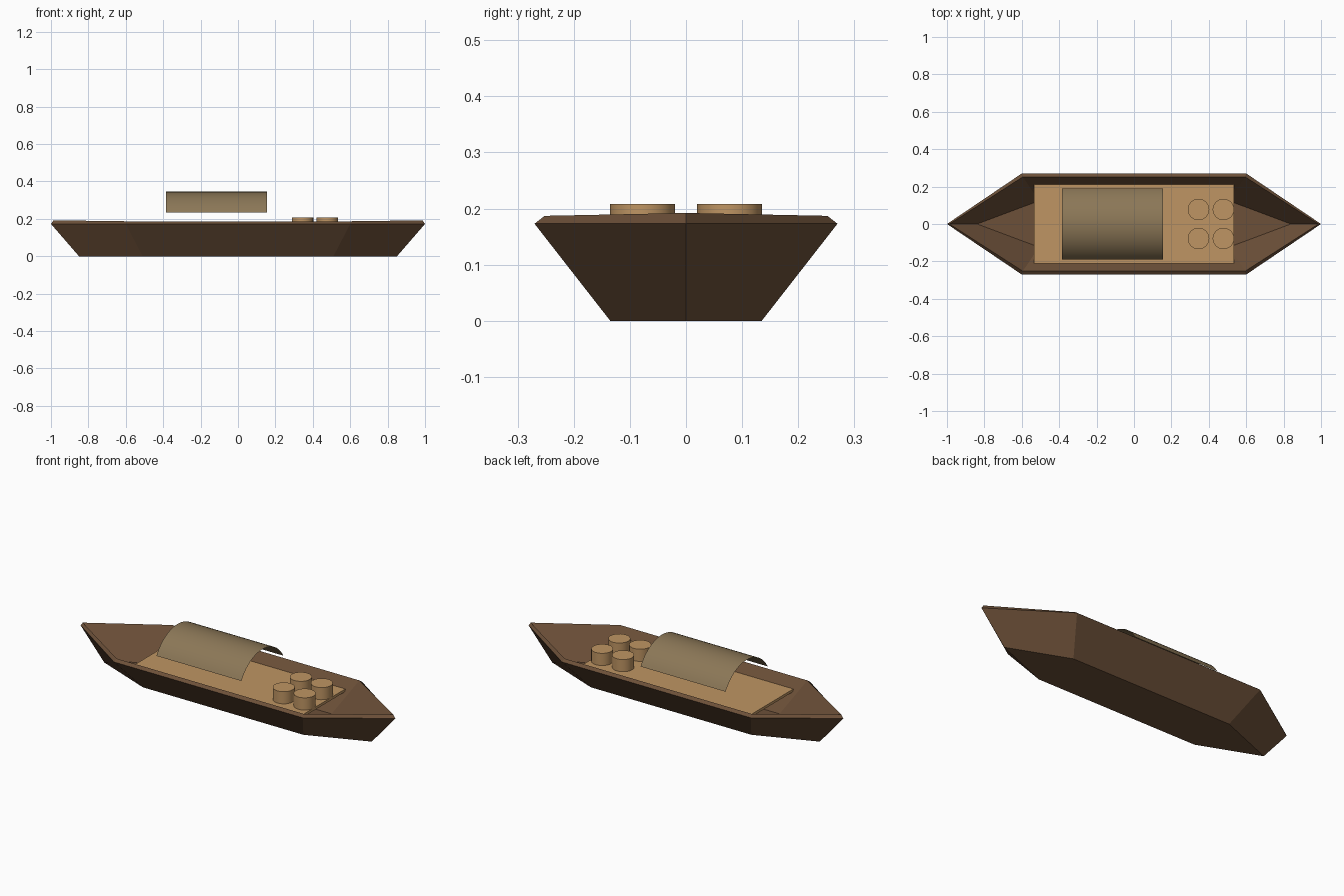
import bpy, bmesh, math

cube = bpy.data.objects.get("Cube")
if cube:
    bpy.data.objects.remove(cube, do_unlink=True)


def material(name, rgb):
    m = bpy.data.materials.new(name)
    m.use_nodes = True
    m.diffuse_color = (*rgb, 1)
    m.node_tree.nodes["Principled BSDF"].inputs["Base Color"].default_value = (*rgb, 1)
    return m


dark_wood = material("dark_wood", (0.15, 0.08, 0.04))
light_wood = material("light_wood", (0.52, 0.30, 0.125))
woven_reed = material("woven_reed", (0.26, 0.185, 0.095))


def add_object(name, bm, mat, smooth=False):
    mesh = bpy.data.meshes.new(name)
    bm.to_mesh(mesh)
    bm.free()
    mesh.materials.append(mat)
    obj = bpy.data.objects.new(name, mesh)
    bpy.context.scene.collection.objects.link(obj)
    if smooth:
        bpy.ops.object.select_all(action='DESELECT')
        obj.select_set(True)
        bpy.context.view_layer.objects.active = obj
        bpy.ops.object.shade_smooth_by_angle(angle=math.radians(35))
    return obj


# Hull: pointed hexagonal shell, open on top, thickened inward
def hexagon(bm, tip, shoulder, half_width, z):
    points = [(tip, 0), (shoulder, half_width), (-shoulder, half_width),
              (-tip, 0), (-shoulder, -half_width), (shoulder, -half_width)]
    return [bm.verts.new((x, y, z)) for x, y in points]


bm = bmesh.new()
keel = hexagon(bm, 0.85, 0.51, 0.135, 0)
rim = hexagon(bm, 1.0, 0.6, 0.27, 0.173)
bm.faces.new(reversed(keel))
for i in range(6):
    j = (i + 1) % 6
    bm.faces.new((keel[i], keel[j], rim[j], rim[i]))
hull = add_object("hull", bm, dark_wood)
shell = hull.modifiers.new("planking", 'SOLIDIFY')
shell.thickness = 0.0235
shell.offset = -1

# Deck boards resting between the hull sides
DECK_TOP = 0.138
bm = bmesh.new()
bmesh.ops.create_cube(bm, size=1)
bmesh.ops.scale(bm, vec=(1.07, 0.42, 0.015), verts=bm.verts)
bmesh.ops.translate(bm, vec=(0, 0, DECK_TOP - 0.0075), verts=bm.verts)
add_object("deck", bm, light_wood)

# Arched canopy: a thin sheet bent through a third of a circle
bm = bmesh.new()
STEPS, RADIUS = 24, 0.22
previous = None
for i in range(STEPS + 1):
    a = math.radians(-60 + 120 * i / STEPS)
    y, z = RADIUS * math.sin(a), 0.125 + RADIUS * math.cos(a)
    row = [bm.verts.new((x, y, z)) for x in (-0.385, 0.155)]
    if previous:
        bm.faces.new((previous[0], previous[1], row[1], row[0]))
    previous = row
add_object("canopy", bm, woven_reed, smooth=True)

# Four cargo barrels near the bow
BARREL_TOP = 0.208
height = BARREL_TOP - DECK_TOP + 0.005
for row_name, x in (("rear", 0.345), ("front", 0.478)):
    for side, y in (("left", -0.0775), ("right", 0.0775)):
        bm = bmesh.new()
        bmesh.ops.create_cone(bm, cap_ends=True, segments=24,
                              radius1=0.0575, radius2=0.0575, depth=height)
        bmesh.ops.translate(bm, vec=(x, y, BARREL_TOP - height / 2), verts=bm.verts)
        add_object(f"barrel_{row_name}_{side}", bm, light_wood, smooth=True)
